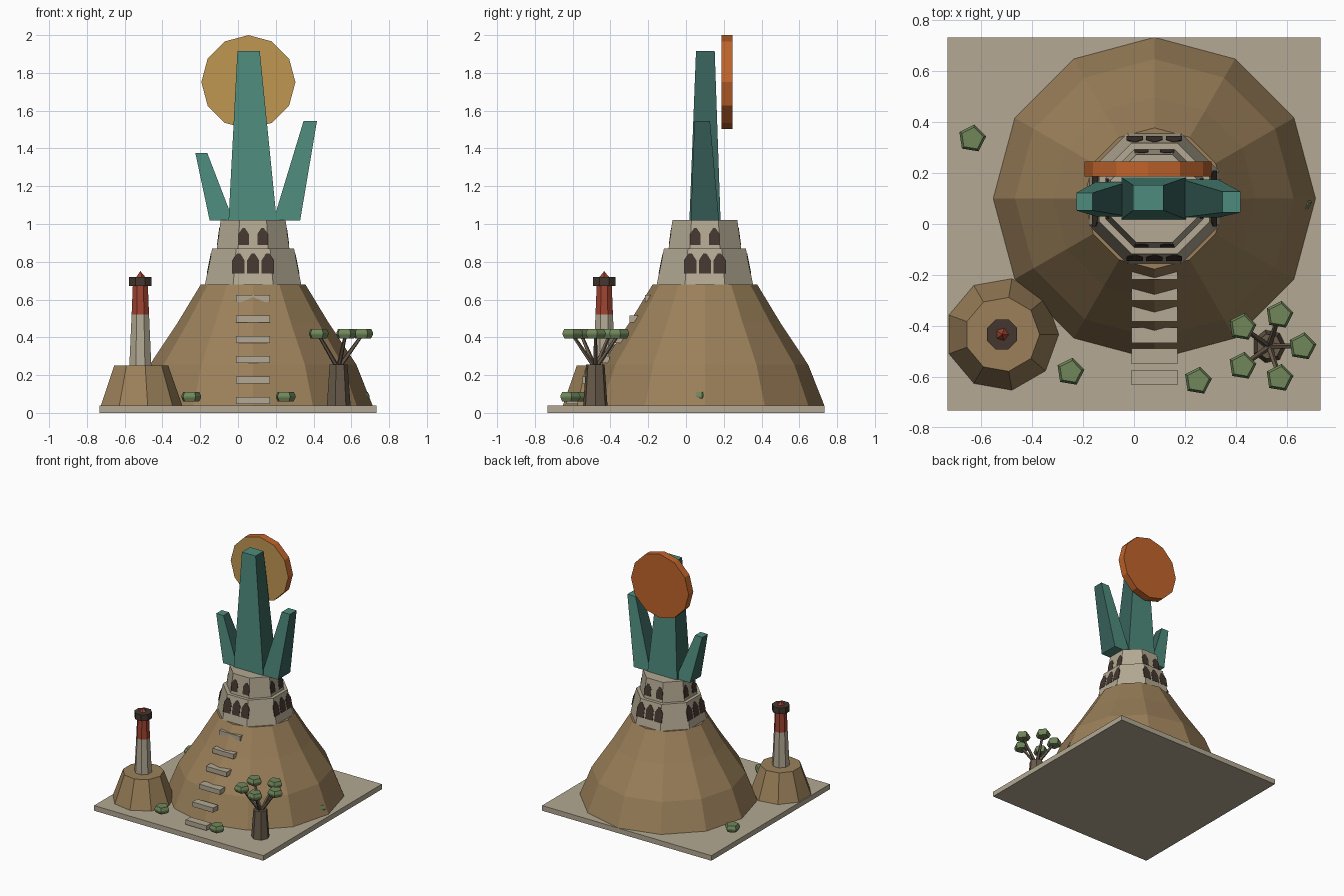
import bpy, bmesh
from math import sin, cos, pi, radians
from mathutils import Vector, Matrix

cube = bpy.data.objects.get("Cube")
if cube:
    bpy.data.objects.remove(cube, do_unlink=True)


def material(name, hex_colour):
    rgb = [int(hex_colour[i:i + 2], 16) / 255 for i in (0, 2, 4)]
    rgb = [c / 12.92 if c < 0.04 else ((c + 0.055) / 1.055) ** 2.4 for c in rgb]
    mat = bpy.data.materials.new(name)
    mat.use_nodes = True
    mat.diffuse_color = (*rgb, 1)
    mat.node_tree.nodes["Principled BSDF"].inputs["Base Color"].default_value = (*rgb, 1)
    return mat


EARTH = material("earth brown", "9B805A")
STONE = material("pale stone", "B3A993")
TEAL = material("teal", "4E8B7D")
DEEP_TEAL = material("deep teal", "38625B")
GOLD = material("gold", "C09751")
ORANGE = material("burnt orange", "C0642C")
RED = material("brick red", "A04331")
DARK = material("dark umber", "44372F")
BARK = material("bark brown", "685B4A")
LEAF = material("leaf green", "70875A")


def loft(name, rings, mats, rule=None, loc=(0, 0, 0)):
    """Skin a stack of point rings, capped at both ends."""
    bm = bmesh.new()
    layers = [[bm.verts.new(p) for p in ring] for ring in rings]
    n = len(layers[0])
    for low, high in zip(layers, layers[1:]):
        for i in range(n):
            j = (i + 1) % n
            bm.faces.new((low[i], low[j], high[j], high[i]))
    bm.faces.new(layers[0][::-1])
    bm.faces.new(layers[-1])
    bmesh.ops.recalc_face_normals(bm, faces=bm.faces)
    bm.normal_update()
    if rule:
        for f in bm.faces:
            f.material_index = rule(f)
    mesh = bpy.data.meshes.new(name)
    bm.to_mesh(mesh)
    bm.free()
    for m in mats:
        mesh.materials.append(m)
    obj = bpy.data.objects.new(name, mesh)
    obj.location = loc
    bpy.context.collection.objects.link(obj)
    return obj


def lathe(name, loc, sides, profile, mats, rule=None, turn=0.0):
    """Faceted solid of revolution from (radius, height) pairs."""
    angles = [turn + 2 * pi * i / sides for i in range(sides)]
    rings = [[(r * cos(a), r * sin(a), z) for a in angles] for r, z in profile]
    return loft(name, rings, mats, rule, loc)


def rect(x0, x1, y0, y1, z):
    return [(x0, y0, z), (x1, y0, z), (x1, y1, z), (x0, y1, z)]


def block(name, x, y, z, mat):
    return loft(name, [rect(*x, *y, h) for h in z], [mat])


# Ground slab
block("ground_slab", (-0.732, 0.732), (-0.732, 0.732), (0, 0.04), STONE)

# Main hill
HX, HY = 0.08, 0.10
lathe("main_hill", (HX, HY, 0), 12,
      [(0.632, 0.04), (0.547, 0.255), (0.398, 0.48), (0.277, 0.68)], [EARTH])

# Steps climbing the front of the hill
for i in range(6):
    y, z = -0.632 + 0.083 * i, 0.047 + 0.108 * i
    block(f"step_{i + 1}", (HX - 0.09, HX + 0.09), (y, y + 0.06), (z, z + 0.037), STONE)


# Two-tier octagonal keep with arched windows on its four main sides
def window(name, u, width, bottom, top, wall, side):
    shoulder = bottom + 0.65 * (top - bottom)
    w = width / 2
    outline = [(u - w, bottom), (u + w, bottom), (u + w, shoulder),
               (u + w * 0.25, top), (u - w * 0.25, top), (u - w, shoulder)]
    spin = Matrix.Rotation(side * pi / 2, 3, 'Z')
    rings = [[spin @ Vector((s, -wall(z) - d, z)) for s, z in outline]
             for d in (-0.002, 0.002)]
    loft(name, rings, [DARK], loc=(HX, HY, 0))


TIERS = [("lower", 0.68, 0.87, 0.255, 0.217, 0.737, 0.845, 0.064, (-0.077, 0, 0.077)),
         ("upper", 0.87, 1.02, 0.192, 0.172, 0.89, 0.978, 0.055, (-0.05, 0.05))]
for label, z0, z1, a0, a1, wz0, wz1, width, places in TIERS:
    flat = cos(pi / 8)
    lathe(f"keep_{label}_tier", (HX, HY, 0), 8,
          [(a0 / flat, z0), (a1 / flat, z1)], [STONE], turn=pi / 8)

    def wall(z, z0=z0, z1=z1, a0=a0, a1=a1):
        return a0 + (a1 - a0) * (z - z0) / (z1 - z0)

    for side in range(4):
        for k, u in enumerate(places):
            window(f"{label}_window_{side + 1}_{k + 1}", u, width, wz0, wz1, wall, side)

# Three tapering spires, darker on the faces that look sideways
SPIRES = [("centre_spire", (-0.05, 0.205, 0.018, 0.183, 1.018), (-0.003, 0.115, 0.053, 0.152, 1.917)),
          ("right_spire", (-0.15, -0.025, 0.03, 0.165, 1.018), (-0.226, -0.163, 0.053, 0.122, 1.377)),
          ("left_spire", (0.187, 0.329, 0.025, 0.175, 1.018), (0.347, 0.418, 0.045, 0.127, 1.545))]
for name, low, high in SPIRES:
    loft(name, [rect(*low), rect(*high)], [TEAL, DEEP_TEAL], lambda f: int(abs(f.normal.x) > 0.7))

# Sun disc: gold front, orange rim and back
sun = lathe("sun_disc", (0.055, 0.216, 1.751), 12, [(0.249, -0.029), (0.249, 0.029)],
            [ORANGE, GOLD], lambda f: int(f.normal.z > 0.9))
sun.rotation_euler.x = radians(90)

# Small mound with the watchtower
TOWER = (-0.517, -0.433, 0)
lathe("small_mound", TOWER, 9, [(0.222, 0.04), (0.147, 0.252)], [EARTH])
lathe("tower_shaft", TOWER, 8, [(0.063, 0.25), (0.05, 0.52), (0.043, 0.68)], [STONE, RED],
      lambda f: int(f.calc_center_median().z > 0.52), turn=pi / 8)
lathe("tower_cap", TOWER, 8, [(0.064, 0.672), (0.064, 0.72)], [DARK], turn=pi / 8)
lathe("tower_tip", TOWER, 5, [(0.026, 0.72), (0.0005, 0.75)], [RED])


# Leaf clump shared by the tree and the bushes
def clump(name, x, y, z):
    lathe(name, (x, y, z), 5, [(0.045, -0.025), (0.056, -0.004), (0.056, 0.004), (0.045, 0.025)],
          [LEAF], turn=0.15)


# Tree: trunk, spreading branches, flat crowns
TX, TY = 0.53, -0.48
lathe("tree_trunk", (TX, TY, 0), 7, [(0.066, 0.04), (0.05, 0.255)], [BARK])
for i in range(5):
    a = 2 * pi * i / 5
    dx, dy = cos(a), sin(a)
    start = Vector((TX, TY, 0.235))
    end = Vector((TX + 0.125 * dx, TY + 0.125 * dy, 0.41))
    axis = end - start
    branch = lathe(f"branch_{i + 1}", start, 5, [(0.013, 0), (0.009, axis.length)], [BARK])
    branch.rotation_euler = axis.to_track_quat('Z', 'Y').to_euler()
    clump(f"tree_crown_{i + 1}", TX + 0.13 * dx, TY + 0.13 * dy, 0.42)

# Bushes on the ground
for i, (x, y) in enumerate([(-0.635, 0.335), (-0.25, -0.58), (0.25, -0.615), (0.642, 0.077)]):
    clump(f"bush_{i + 1}", x, y, 0.086)
